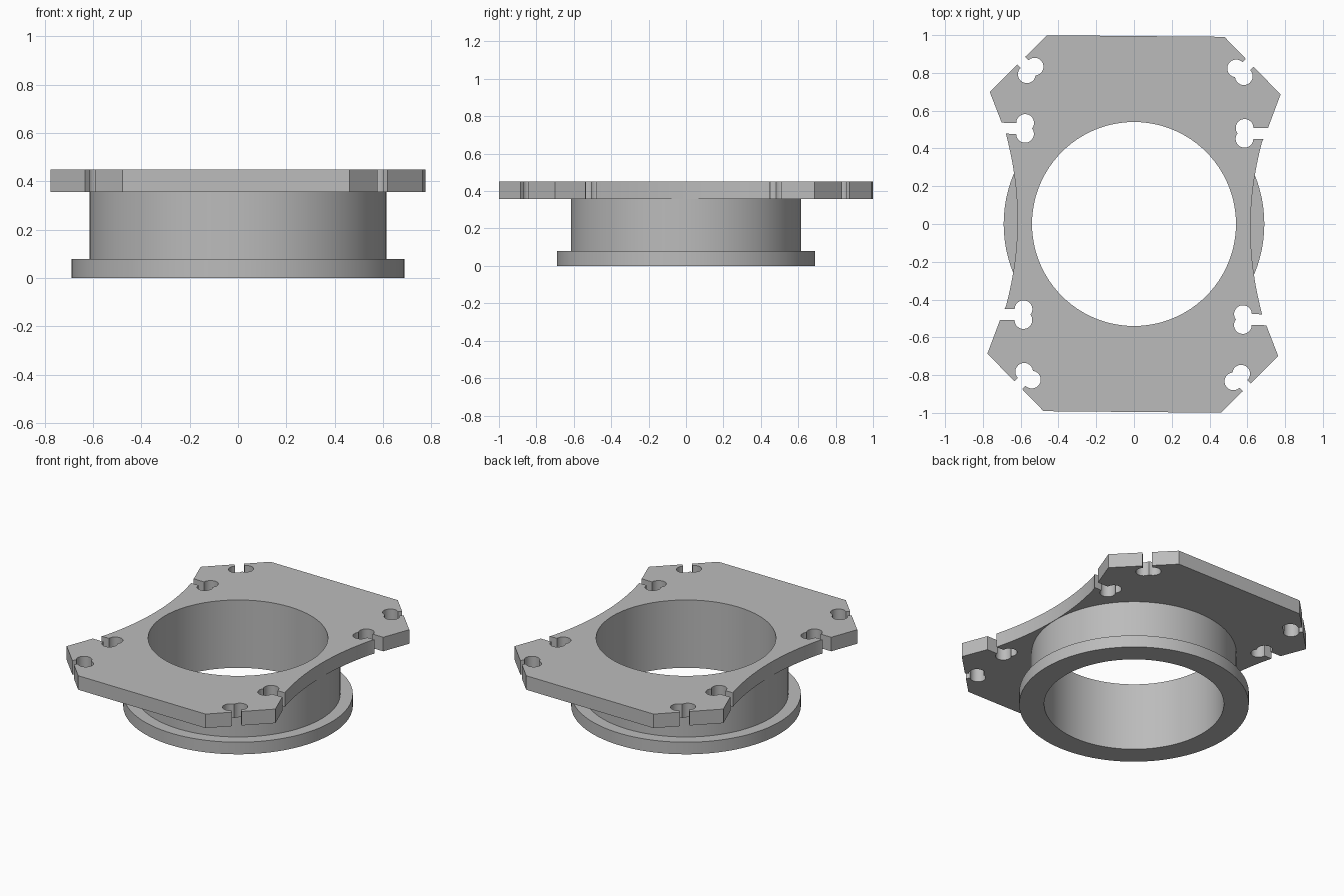
import bpy, bmesh
from math import sin, cos, asin, sqrt, pi, radians
from mathutils import Vector, Matrix

cube = bpy.data.objects.get("Cube")
if cube:
    bpy.data.objects.remove(cube)

grey = bpy.data.materials.new("plain grey")
grey.use_nodes = True
COLOUR = (0.5, 0.5, 0.5, 1)
grey.diffuse_color = COLOUR
grey.node_tree.nodes["Principled BSDF"].inputs["Base Color"].default_value = COLOUR

BORE, TUBE, FLANGE = 0.54, 0.615, 0.69
FLANGE_TOP, PLATE_BOTTOM, PLATE_TOP = 0.08, 0.357, 0.45
SEGMENTS = 96


def finish(obj):
    """Weld, smooth the curved walls and keep the edges sharp."""
    bm = bmesh.new()
    bm.from_mesh(obj.data)
    bmesh.ops.remove_doubles(bm, verts=bm.verts, dist=0.00005)
    bmesh.ops.recalc_face_normals(bm, faces=bm.faces)
    bm.to_mesh(obj.data)
    bm.free()
    obj.data.materials.clear()
    obj.data.materials.append(grey)
    bpy.ops.object.select_all(action="DESELECT")
    obj.select_set(True)
    bpy.context.view_layer.objects.active = obj
    bpy.ops.object.shade_smooth_by_angle(angle=radians(30))


def keyhole(centre, angle, mouth_in, mouth_out, radius=0.047, half=0.029, steps=14):
    """Slot that opens outward from a pair of overlapping round holes."""
    sweep = pi + asin(half / radius)
    arc = [(radius * cos(t), -half - radius * sin(t))
           for t in (sweep * i / steps for i in range(steps + 1))]
    local = [(mouth_in, -half)] + arc
    local += [(u, -v) for u, v in reversed(arc[:-1])] + [(mouth_out, half)]
    turn = Matrix.Rotation(angle, 2)
    return [Vector(centre) + turn @ Vector(p) for p in local]


def quadrant(sx, sy):
    """One quarter of the plate outline, counter-clockwise."""
    pts = [Vector((0.617 + y * y / 3.4, y)) for y in (0.04 * i for i in range(12))]
    pts += keyhole((0.581, 0.493 - sx * sy * 0.008), 0, 0.101, 0.124)
    pts.append(Vector((0.77, 0.693)))
    pts += keyhole((0.554, 0.808), pi / 4, 0.072, 0.072)
    pts.append(Vector((0.47, 0.995)))
    pts = [Vector((p.x * sx, p.y * sy)) for p in pts]
    return pts if sx * sy > 0 else pts[::-1]


# Mounting plate: slotted outline with a round bore, turned very slightly
outline = []
for sx, sy in ((1, 1), (-1, 1), (-1, -1), (1, -1)):
    outline += quadrant(sx, sy)
outline = [p for i, p in enumerate(outline) if (p - outline[i - 1]).length > 0.0001]
tilt = Matrix.Rotation(radians(-0.5), 2)
outline = [tilt @ p for p in outline]
bore = [Vector((BORE * cos(2 * pi * i / SEGMENTS), BORE * sin(2 * pi * i / SEGMENTS)))
        for i in range(SEGMENTS)]

curve = bpy.data.curves.new("mounting_plate", "CURVE")
curve.dimensions = "2D"
curve.fill_mode = "BOTH"
curve.extrude = (PLATE_TOP - PLATE_BOTTOM) / 2
for loop in (outline, bore):
    spline = curve.splines.new("POLY")
    spline.points.add(len(loop) - 1)
    for point, p in zip(spline.points, loop):
        point.co = (p.x, p.y, 0, 1)
    spline.use_cyclic_u = True
plate = bpy.data.objects.new("mounting_plate", curve)
plate.location.z = (PLATE_TOP + PLATE_BOTTOM) / 2
bpy.context.collection.objects.link(plate)
bpy.ops.object.select_all(action="DESELECT")
plate.select_set(True)
bpy.context.view_layer.objects.active = plate
bpy.ops.object.convert(target="MESH")
finish(bpy.context.view_layer.objects.active)

# Tube with a flange at its foot: one turned profile
profile = [(BORE, 0), (FLANGE, 0), (FLANGE, FLANGE_TOP), (TUBE, FLANGE_TOP),
           (TUBE, PLATE_BOTTOM), (BORE, PLATE_BOTTOM)]
bm = bmesh.new()
verts = [bm.verts.new((r, 0, z)) for r, z in profile]
edges = [bm.edges.new((verts[i - 1], verts[i])) for i in range(len(verts))]
bmesh.ops.spin(bm, geom=verts + edges, cent=(0, 0, 0), axis=(0, 0, 1),
               angle=2 * pi, steps=SEGMENTS, use_merge=True)
mesh = bpy.data.meshes.new("flanged_tube")
bm.to_mesh(mesh)
bm.free()
tube = bpy.data.objects.new("flanged_tube", mesh)
bpy.context.collection.objects.link(tube)
finish(tube)
